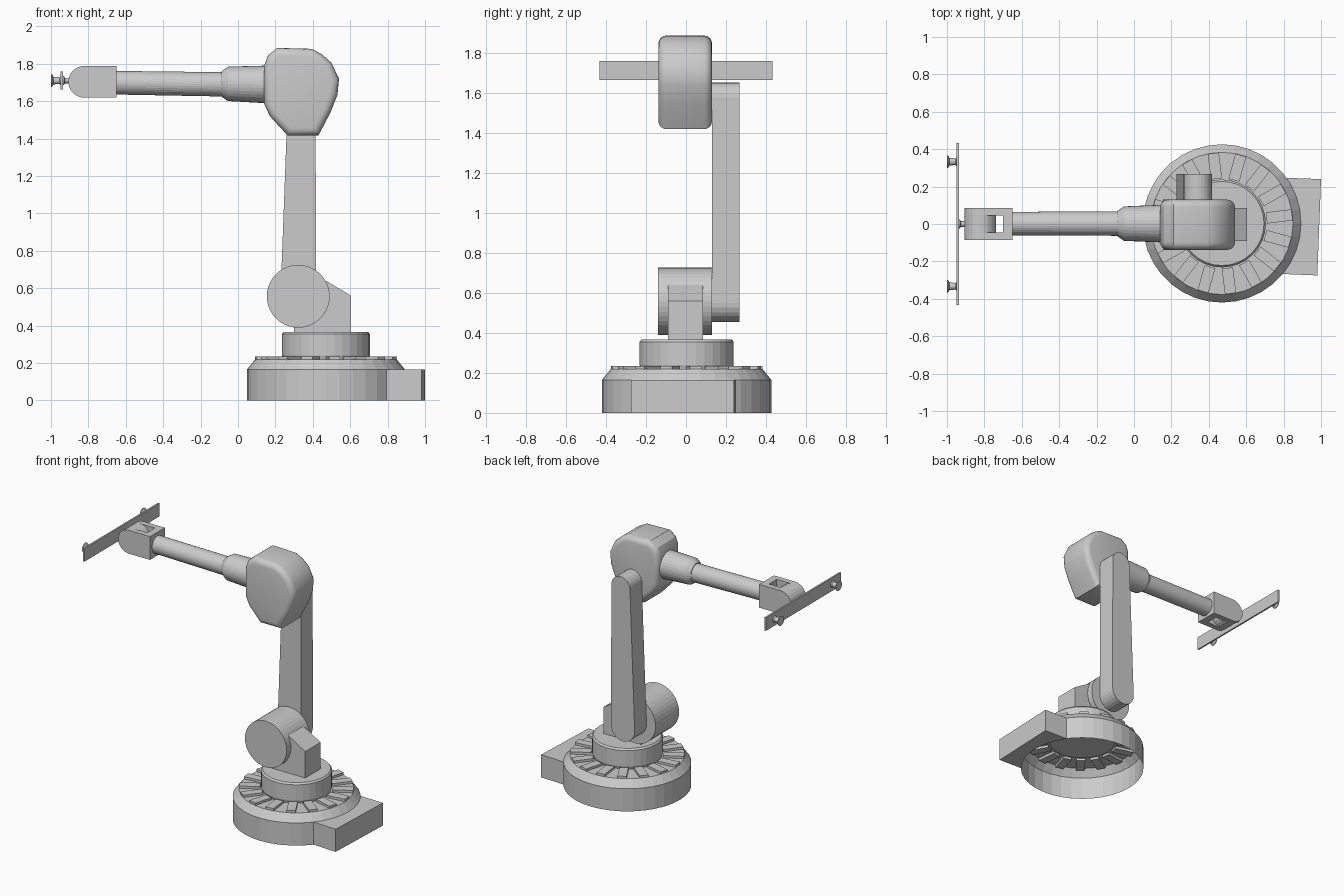
import bpy, bmesh, math
from mathutils import Matrix, Vector

if "Cube" in bpy.data.objects:
    bpy.data.objects.remove(bpy.data.objects["Cube"])

grey = bpy.data.materials.new("light_grey")
grey.diffuse_color = (0.6, 0.6, 0.6, 1)
grey.use_nodes = True
grey.node_tree.nodes["Principled BSDF"].inputs["Base Color"].default_value = grey.diffuse_color


def finish(name, bm):
    bmesh.ops.recalc_face_normals(bm, faces=bm.faces[:])
    me = bpy.data.meshes.new(name)
    bm.to_mesh(me)
    bm.free()
    me.materials.append(grey)
    ob = bpy.data.objects.new(name, me)
    bpy.context.collection.objects.link(ob)
    return ob


def lathe(name, prof, origin, direction=(0, 0, 1), sides=32):
    """Revolve (radius, height) points around a direction; radius 0 closes an end."""
    bm = bmesh.new()
    rings = []
    for r, h in prof:
        n = 1 if r == 0 else sides
        rings.append([bm.verts.new((r * math.cos(2 * math.pi * i / sides),
                                    r * math.sin(2 * math.pi * i / sides), h)) for i in range(n)])
    for a, b in zip(rings, rings[1:]):
        for i in range(sides):
            j = (i + 1) % sides
            quad = [a[i % len(a)], a[j % len(a)], b[j % len(b)], b[i % len(b)]]
            bm.faces.new(list(dict.fromkeys(quad)))
    # merge the triangle fans of flat caps into single faces
    bmesh.ops.dissolve_limit(bm, angle_limit=0.001, verts=bm.verts[:], edges=bm.edges[:])
    rot = Vector((0, 0, 1)).rotation_difference(Vector(direction)).to_matrix().to_4x4()
    bm.transform(Matrix.Translation(origin) @ rot)
    return finish(name, bm)


def prism(name, pts, lo, hi, axis="y", bevel=0.0):
    """Extrude an outline: (x, z) points along y, or (x, y) points along z."""
    bm = bmesh.new()
    place = (lambda p, t: (p[0], t, p[1])) if axis == "y" else (lambda p, t: (p[0], p[1], t))
    a = [bm.verts.new(place(p, lo)) for p in pts]
    b = [bm.verts.new(place(p, hi)) for p in pts]
    caps = [bm.faces.new(a), bm.faces.new(b)]
    for i in range(len(pts)):
        j = (i + 1) % len(pts)
        bm.faces.new((a[i], a[j], b[j], b[i]))
    bmesh.ops.recalc_face_normals(bm, faces=bm.faces[:])
    if bevel:
        rim = [e for f in caps for e in f.edges]
        bmesh.ops.bevel(bm, geom=rim, offset=bevel, segments=4, profile=0.5, affect='EDGES')
    return finish(name, bm)


def box(name, x0, x1, y0, y1, z0, z1):
    return prism(name, [(x0, z0), (x1, z0), (x1, z1), (x0, z1)], y0, y1)


def arc(cx, cy, r, start, end, n):
    return [(cx + r * math.cos(math.radians(start + (end - start) * i / n)),
             cy + r * math.sin(math.radians(start + (end - start) * i / n))) for i in range(n + 1)]


BX = 0.47   # turning axis of the base

# Hollow base shell, open underneath
lathe("base_shell", [(0.423, 0), (0.423, 0.165), (0.38, 0.218), (0.22, 0.218)], (BX, 0.003, 0), sides=36)

# Rear connector box, its inner wall following the round base
prism("rear_box", arc(BX, 0.003, 0.42, -40, 35.5, 8) + [(1.0, 0.24), (0.98, -0.275)], 0, 0.165, "z")

# Radial ribs on top of the base
for i in range(16):
    rib = box("base_rib", 0.24, 0.378, -0.03, 0.03, 0.2, 0.235)
    rib.matrix_world = Matrix.Translation((BX, 0.003, 0)) @ Matrix.Rotation(
        math.radians(7 + 22.5 * i), 4, 'Z')

# Turret
lathe("turret", [(0, 0.21), (0.225, 0.21), (0.235, 0.24), (0.235, 0.355), (0.225, 0.367), (0, 0.367)],
      (BX, 0.003, 0))

# Shoulder bracket and drum
prism("shoulder_bracket", [(0.3, 0.36), (0.605, 0.36), (0.605, 0.56), (0.47, 0.64), (0.3, 0.64)],
      -0.09, 0.086)
lathe("shoulder_drum", [(0, 0), (0.168, 0), (0.168, 0.27), (0, 0.27)], (0.322, -0.14, 0.557),
      (0, 1, 0), 40)

# Tapered upper arm with rounded ends
prism("upper_arm", arc(0.322, 0.55, 0.095, 180, 360, 12) + arc(0.34, 1.575, 0.075, 0, 180, 12),
      0.13, 0.267)

# Elbow housing with softened rims
elbow = prism("elbow_housing",
              [(0.21, 1.885), (0.395, 1.88), (0.45, 1.85), (0.5, 1.805), (0.54, 1.72), (0.532, 1.635),
               (0.495, 1.54), (0.43, 1.417), (0.265, 1.417), (0.17, 1.52), (0.14, 1.585),
               (0.14, 1.79), (0.16, 1.845)], -0.138, 0.13, bevel=0.04)
bpy.context.view_layer.objects.active = elbow
elbow.select_set(True)
bpy.ops.object.shade_smooth_by_angle(angle=math.radians(30))

# Forearm: collar and rod
slope = (-1, 0, 0.015)
lathe("forearm_collar", [(0, -0.06), (0.1, -0.06), (0.1, 0), (0.092, 0.193), (0.068, 0.228), (0, 0.228)],
      (0.14, 0.002, 1.69), slope)
lathe("forearm_rod", [(0, 0), (0.065, 0), (0.063, 0.59), (0, 0.59)], (-0.07, 0.002, 1.69), slope)

# Wrist: fork cheeks, back plate and a round knuckle with a gap behind it
WX, WZ, WR = -0.822, 1.704, 0.085
for s in (-1, 1):
    lo, hi = sorted((s * 0.045, s * 0.085))
    prism("wrist_cheek", [(-0.65, WZ - WR), (-0.65, WZ + WR)] + arc(WX, WZ, WR, 90, 270, 12), lo, hi)
box("wrist_plate", -0.7, -0.65, -0.045, 0.045, WZ - WR, WZ + WR)
lathe("wrist_knuckle", [(0, 0), (WR, 0), (WR, 0.09), (0, 0.09)], (WX, -0.045, WZ), (0, 1, 0), 24)

# Gripper bar, its mount and two suction cups
GZ = 1.71
lathe("bar_mount", [(0, 0), (0.024, 0), (0.024, 0.006), (0.015, 0.012), (0.015, 0.05), (0, 0.05)],
      (-0.937, 0, GZ), (1, 0, 0), 16)
box("gripper_bar", -0.948, -0.936, -0.432, 0.432, GZ - 0.048, GZ + 0.048)
for s in (-1, 1):
    lathe("suction_cup", [(0, 0), (0.035, 0), (0.033, 0.006), (0.02, 0.014), (0.018, 0.045),
                          (0.028, 0.056), (0, 0.056)], (-1.0, s * 0.333, GZ), (1, 0, 0), 16)
